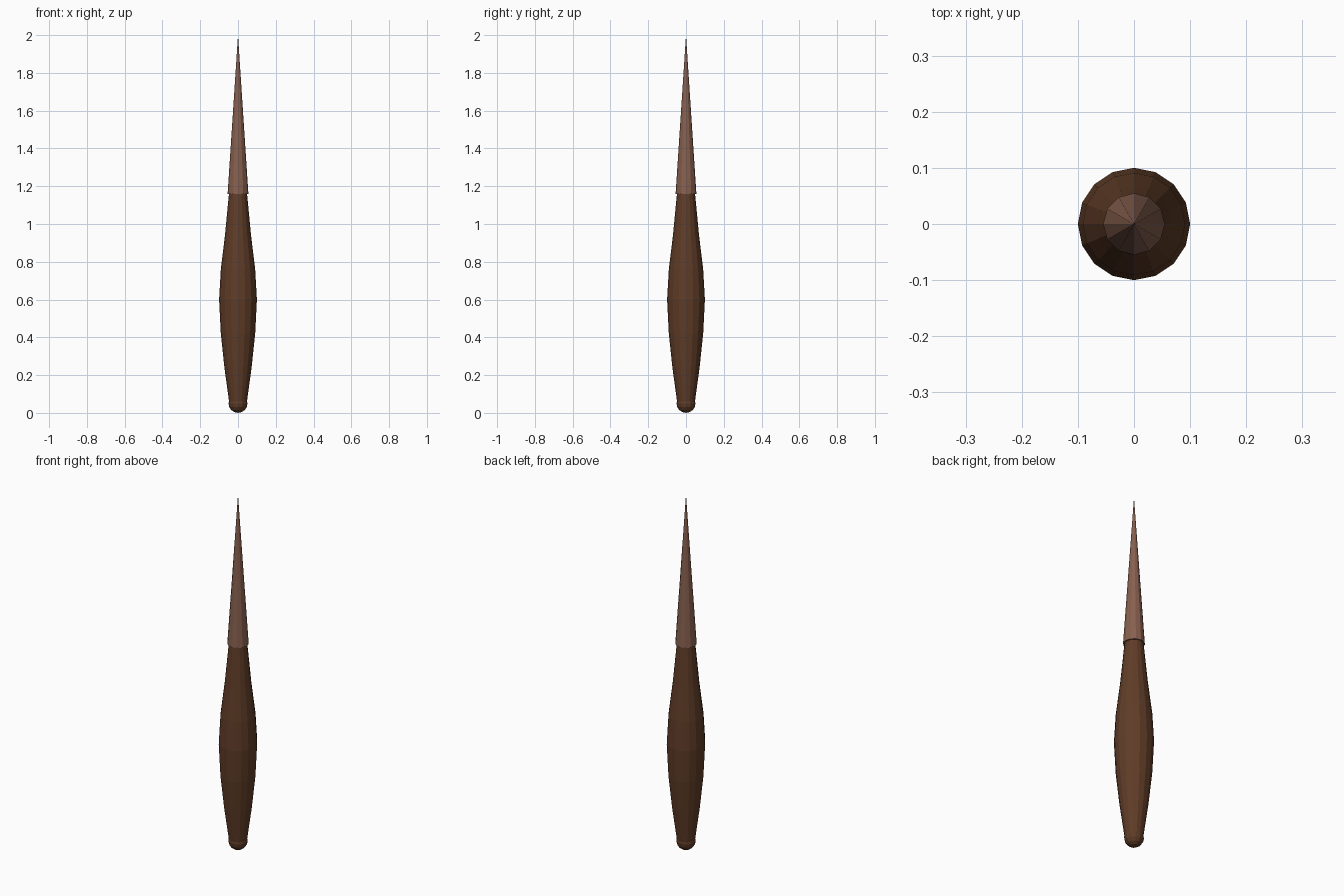
import bpy, bmesh, math

if "Cube" in bpy.data.objects:
    bpy.data.objects.remove(bpy.data.objects["Cube"])


def material(name, srgb):
    m = bpy.data.materials.new(name)
    m.diffuse_color = [((c / 255 + 0.055) / 1.055) ** 2.4 for c in srgb] + [1]
    m.use_nodes = True
    m.node_tree.nodes["Principled BSDF"].inputs["Base Color"].default_value = m.diffuse_color
    return m


def lathe(name, profile, sides, mat):
    """Spin (radius, height) pairs round z; a zero radius closes to a point."""
    bm = bmesh.new()
    rings = []
    for r, z in profile:
        count = sides if r > 0 else 1
        rings.append([bm.verts.new((r * math.cos(2 * math.pi * i / sides),
                                    r * math.sin(2 * math.pi * i / sides), z))
                      for i in range(count)])
    for a, b in zip(rings, rings[1:]):
        for i in range(sides):
            j = (i + 1) % sides
            corners = [a[i % len(a)], a[j % len(a)], b[j % len(b)], b[i % len(b)]]
            bm.faces.new(list(dict.fromkeys(corners)))
    # flat caps on open ends
    if len(rings[0]) > 1:
        bm.faces.new(rings[0][::-1])
    if len(rings[-1]) > 1:
        bm.faces.new(rings[-1])
    bmesh.ops.recalc_face_normals(bm, faces=bm.faces)
    mesh = bpy.data.meshes.new(name)
    bm.to_mesh(mesh)
    bm.free()
    mesh.materials.append(mat)
    obj = bpy.data.objects.new(name, mesh)
    bpy.context.collection.objects.link(obj)
    return obj


dark_wood = material("dark wood", (95, 60, 39))
light_wood = material("light wood", (135, 96, 79))

# Swelling handle
lathe("handle", [(0.046, 0.05), (0.072, 0.24), (0.091, 0.42), (0.1, 0.6),
                 (0.091, 0.76), (0.069, 0.94), (0.047, 1.17)], 16, dark_wood)

# Rounded end knob
R = 0.05
steps = 8
knob = [(R * math.sin(math.pi * k / steps) if 0 < k < steps else 0,
         R - R * math.cos(math.pi * k / steps)) for k in range(steps + 1)]
lathe("end_knob", knob, 12, dark_wood)

# Long pointed tip
lathe("tip", [(0.055, 1.16), (0, 2.0)], 12, light_wood)
